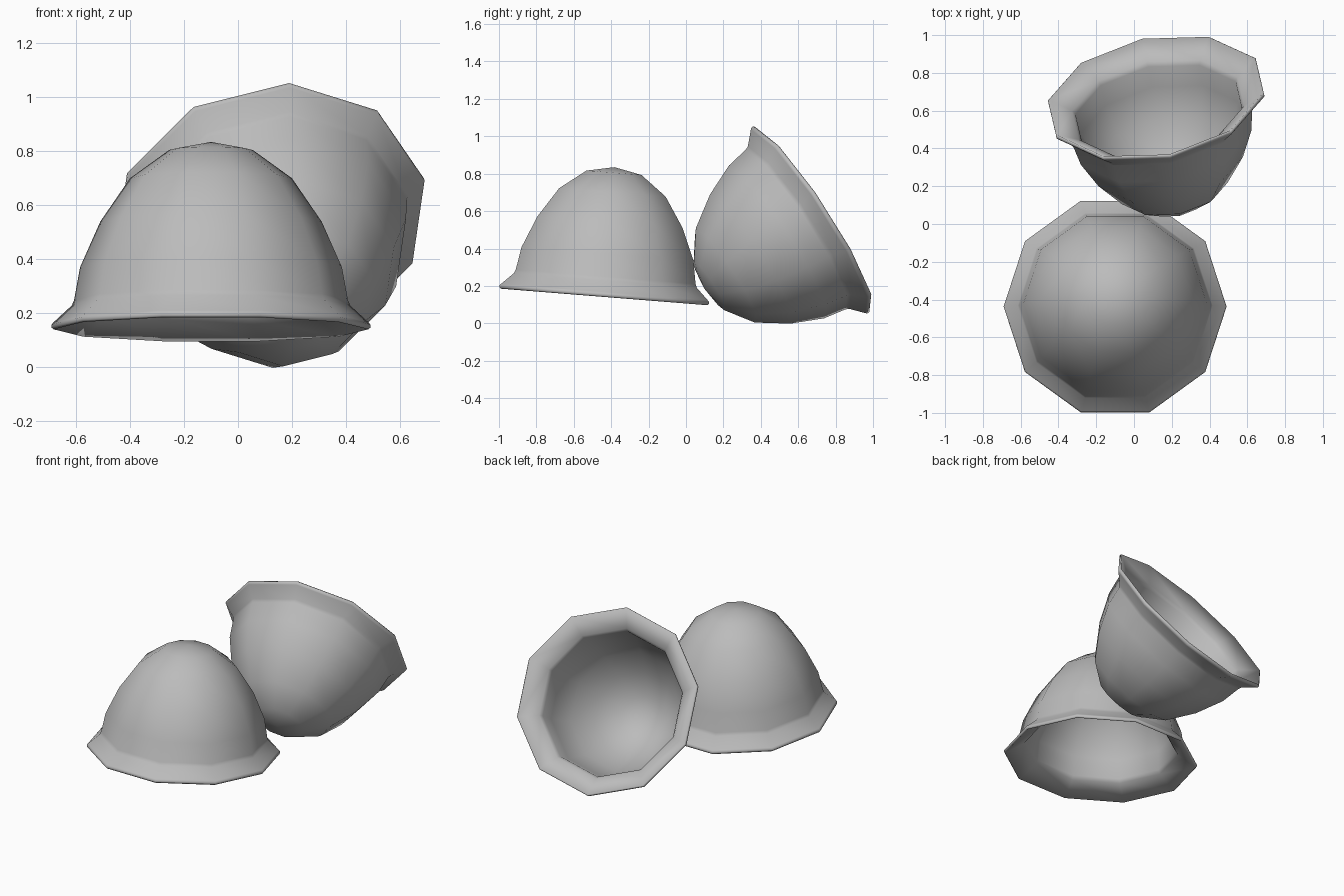
import bpy, bmesh, math
from mathutils import Vector, Matrix

if "Cube" in bpy.data.objects:
    bpy.data.objects.remove(bpy.data.objects["Cube"])

SIDES = 10
# (radius, height above rim plane): outer wall from apex to rim, then back up the inner wall
OUTER = [(0, .688), (.155, .658), (.30, .553), (.41, .392), (.485, .222),
         (.507, .10), (.516, .08), (.583, .018), (.59, .010)]
INNER = [(.59, -.002), (.583, -.008), (.47, .067), (.455, .09), (.447, .215), (.377, .37),
         (.273, .52), (.138, .62), (0, .65)]


def bowl(name, centre, x_axis, up):
    """Ten-sided flared bowl, rim centre at `centre`, closed end pointing along `up`."""
    z = Vector(up).normalized()
    y = z.cross(Vector(x_axis)).normalized()
    x = y.cross(z)
    bm = bmesh.new()
    rings = []
    for r, h in OUTER + INNER:
        n = SIDES if r else 1
        rings.append([bm.verts.new((r * math.cos(2 * math.pi * i / SIDES),
                                    r * math.sin(2 * math.pi * i / SIDES), h)) for i in range(n)])
    for a, b in zip(rings, rings[1:]):
        for i in range(SIDES):
            j = (i + 1) % SIDES
            if len(a) == 1:
                bm.faces.new((a[0], b[i], b[j]))
            elif len(b) == 1:
                bm.faces.new((a[i], b[0], a[j]))
            else:
                bm.faces.new((a[i], b[i], b[j], a[j]))
    bmesh.ops.recalc_face_normals(bm, faces=bm.faces)
    for f in bm.faces:
        f.smooth = True
    mesh = bpy.data.meshes.new(name)
    bm.to_mesh(mesh)
    bm.free()
    # Mid-grey finish
    mat = bpy.data.materials.get("grey") or bpy.data.materials.new("grey")
    mat.diffuse_color = (.5, .5, .5, 1)
    mat.use_nodes = True
    mat.node_tree.nodes["Principled BSDF"].inputs["Base Color"].default_value = mat.diffuse_color
    mesh.materials.append(mat)
    ob = bpy.data.objects.new(name, mesh)
    bpy.context.collection.objects.link(ob)
    ob.matrix_world = Matrix.Translation(centre) @ Matrix((x, y, z)).transposed().to_4x4()
    return ob


# Upside-down bowl in front, slightly tilted
bowl("overturned_bowl", (-.10, -.4375, .149), (1, 0, 0), (0, .08, 1))
# Bowl lying on its side behind, opening to the back and up
bowl("tipped_bowl", (.117, .668, .555), (.073, -.312, .50), (.158, -.827, -.539))
